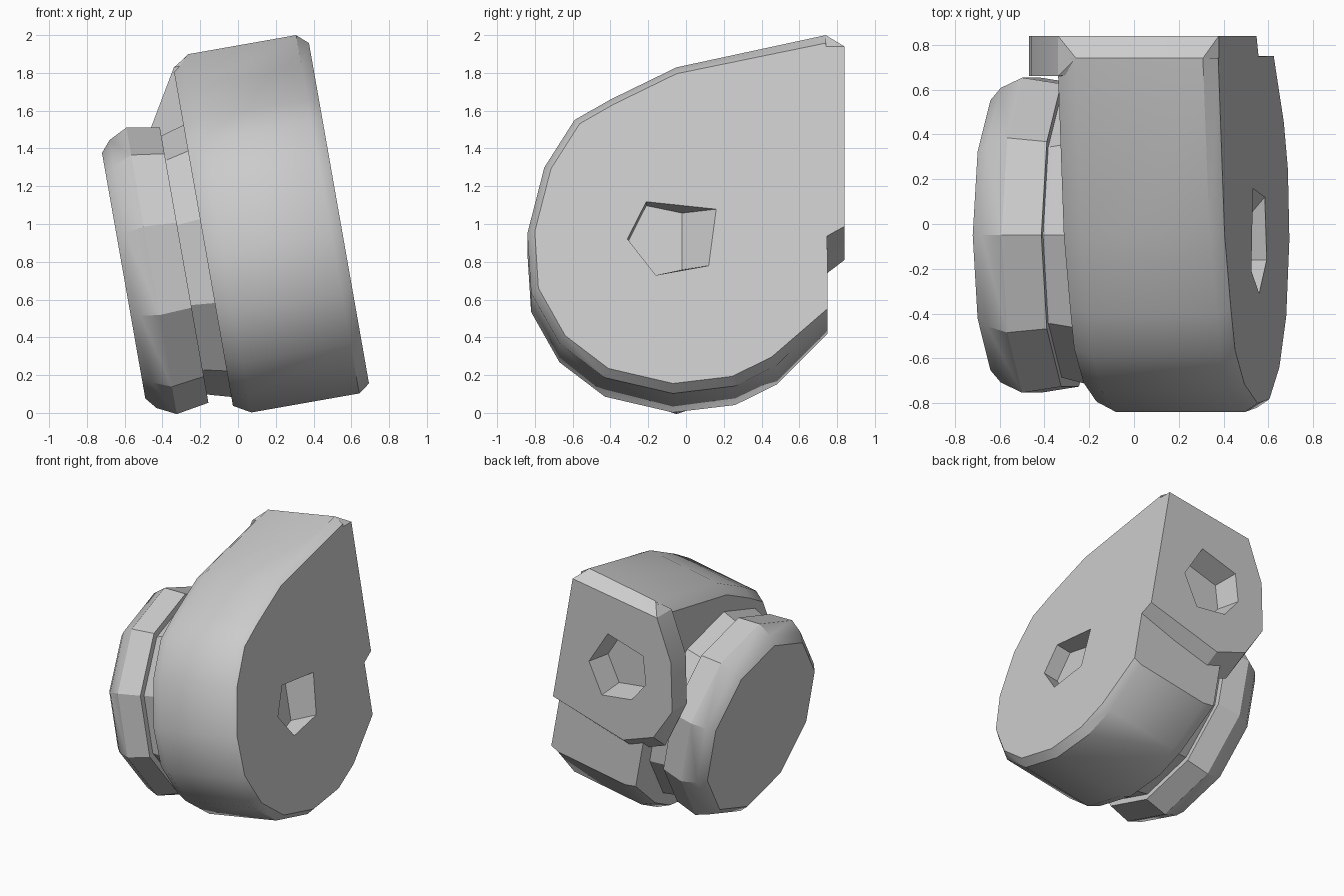
import bpy, bmesh, math
from mathutils import Matrix, Vector

cube = bpy.data.objects.get("Cube")
if cube:
    bpy.data.objects.remove(cube, do_unlink=True)

# One plain grey for the whole casting
grey = bpy.data.materials.new("plain grey")
grey.use_nodes = True
GREY = (0.6, 0.6, 0.6, 1)
grey.diffuse_color = GREY
grey.node_tree.nodes["Principled BSDF"].inputs["Base Color"].default_value = GREY

# Everything is built along the drum axis, then leaned by ten degrees
LEAN = Matrix.Rotation(math.radians(-10), 4, "Y")


def finish(name, bm, helper=False):
    bmesh.ops.recalc_face_normals(bm, faces=bm.faces)
    mesh = bpy.data.meshes.new(name)
    bm.to_mesh(mesh)
    bm.free()
    mesh.transform(LEAN)
    mesh.materials.append(grey)
    ob = bpy.data.objects.new(name, mesh)
    bpy.context.collection.objects.link(ob)
    if helper:
        ob.hide_render = True
        ob.hide_set(True)
    return ob


def loft(name, rings, helper=False):
    """Skin a list of equal-length point rings and cap both ends."""
    bm = bmesh.new()
    loops = [[bm.verts.new(p) for p in ring] for ring in rings]
    for r0, r1 in zip(loops, loops[1:]):
        for i in range(len(r0)):
            j = (i + 1) % len(r0)
            bm.faces.new((r0[i], r0[j], r1[j], r1[i]))
    bm.faces.new(loops[0])
    bm.faces.new(loops[-1])
    return finish(name, bm, helper)


def cut(ob, cutter):
    mod = ob.modifiers.new("recess", "BOOLEAN")
    mod.operation = "DIFFERENCE"
    mod.solver = "EXACT"
    mod.object = cutter


def smooth(ob, angle):
    bpy.ops.object.select_all(action="DESELECT")
    ob.select_set(True)
    bpy.context.view_layer.objects.active = ob
    bpy.ops.object.shade_smooth_by_angle(angle=math.radians(angle))


# Volute drum: teardrop profile (depth, height) with bevelled rims
profile = [(0.74, 1.916), (-0.05, 1.743), (-0.4, 1.57), (-0.59, 1.46), (-0.75, 1.205),
           (-0.84, 0.85), (-0.82, 0.53), (-0.67, 0.26), (-0.43, 0.075), (-0.07, -0.01),
           (0.26, 0.03), (0.48, 0.14), (0.75, 0.414)]


def drum_ring(a, scale):
    ring = []
    for y, b in profile:
        inset_y = y if y > 0.7 else -0.05 + (y + 0.05) * scale
        ring.append((a, inset_y, 0.85 + (b - 0.85) * scale))
    return ring


drum = loft("drum_housing", [drum_ring(0.71, 0.95), drum_ring(0.65, 1),
                             drum_ring(0.07, 1), drum_ring(-0.02, 0.94)])

# Outlet block: rounded mouth outline (axis, height) hulled to the drum's top edge
mouth = [(0.71, 1.844), (-0.017, 1.86), (-0.19, 1.57), (-0.265, 1.2),
         (-0.149, 0.94), (0.09, 0.807), (0.71, 0.878)]
bm = bmesh.new()
for a, b in mouth:
    bm.verts.new((a, 0.84, b))
    drop = 0.14 if b < 1 else 0
    bm.verts.new((a, 0.74 if a > 0.5 else 0.66, b - drop * (0.4 if a > 0.5 else 1)))
for a in (0.65, 0.075):
    bm.verts.new((a, 0.74, 1.916))
hull = bmesh.ops.convex_hull(bm, input=bm.verts)
bmesh.ops.delete(bm, geom=list({g for g in hull["geom_interior"] if g.is_valid}), context="VERTS")
bmesh.ops.dissolve_limit(bm, angle_limit=0.02, verts=bm.verts, edges=bm.edges)
outlet = finish("outlet_block", bm)


# Motor cover and flange: ten-sided turned parts
def turned(name, stations):
    rings = []
    for a, r in stations:
        rings.append([(a, -0.05 + 0.96 * r * math.cos(math.tau * (i + 0.5) / 10 + math.pi / 10 - math.pi / 10 * 1),
                       0.82 + r * math.sin(math.tau * (i + 0.5) / 10)) for i in range(10)])
    return loft(name, rings)


cover = turned("motor_cover", [(-0.47, 0.66), (-0.42, 0.72), (-0.32, 0.77), (-0.145, 0.74)])
flange = turned("motor_flange", [(-0.16, 0.69), (-0.13, 0.7), (0.05, 0.75)])

# Five-sided recess in the drum face, with a ramped floor on the back side
recess = [(-0.31, 0.81), (-0.21, 1.01), (0.16, 0.97), (0.12, 0.666), (-0.16, 0.615)]
face_cutter = loft("face_recess_cutter",
                   [[(0.8, y, b) for y, b in recess],
                    [(0.71, y, b) for y, b in recess],
                    [(0.59, min(y, -0.02), b) for y, b in recess]], True)
cut(drum, face_cutter)

# Six-sided recess in the outlet mouth
port = [(0.355, 1.556), (0.044, 1.518), (-0.018, 1.31), (0.076, 1.144), (0.32, 1.07), (0.469, 1.278)]
port_cutter = loft("mouth_recess_cutter",
                   [[(0.22 + (a - 0.22) * s, y, 1.31 + (b - 1.31) * s) for a, b in port]
                    for y, s in ((0.9, 1), (0.84, 1), (0.66, 0.85))], True)
cut(outlet, port_cutter)
cut(drum, port_cutter)

for ob, angle in ((drum, 35), (outlet, 20), (cover, 30), (flange, 20)):
    smooth(ob, angle)
